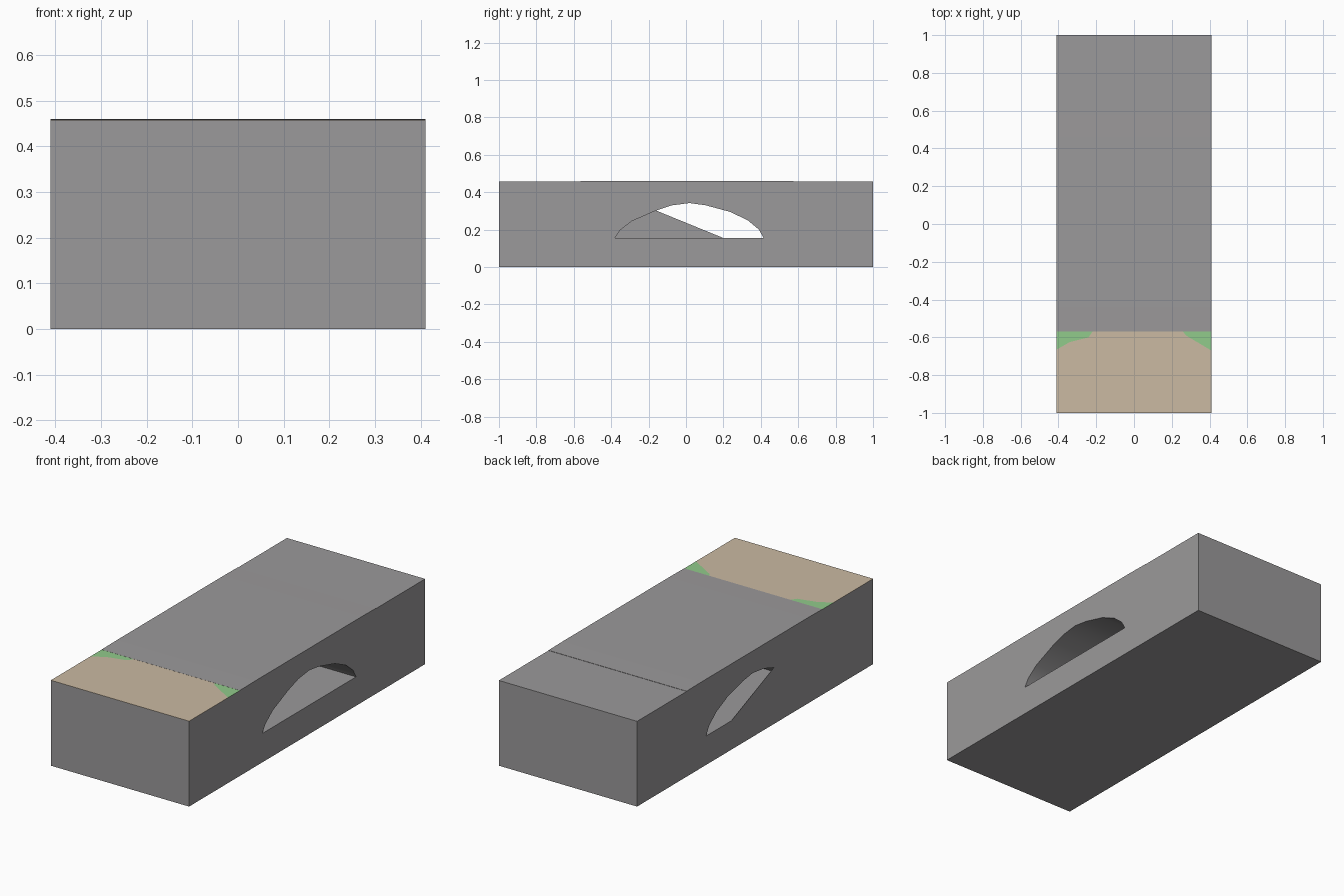
import bpy, bmesh

if "Cube" in bpy.data.objects:
    bpy.data.objects.remove(bpy.data.objects["Cube"])

HALF_W, HALF_L, TOP = 0.41, 1.0, 0.457   # block half width, half length, deck height


def material(name, rgb):
    m = bpy.data.materials.new(name)
    m.diffuse_color = (*rgb, 1.0)
    m.use_nodes = True
    m.node_tree.nodes["Principled BSDF"].inputs["Base Color"].default_value = m.diffuse_color
    return m


STONE = material("stone grey", (0.328, 0.32, 0.325))
SAND = material("sand tan", (0.597, 0.491, 0.361))
GRASS = material("grass green", (0.283, 0.597, 0.258))


def prism(name, points, offset, mat):
    """Extrude a closed polygon of 3D points by an offset."""
    bm = bmesh.new()
    face = bm.faces.new([bm.verts.new(p) for p in points])
    new = bmesh.ops.extrude_face_region(bm, geom=[face])["geom"]
    bmesh.ops.translate(bm, vec=offset,
                        verts=[g for g in new if isinstance(g, bmesh.types.BMVert)])
    bmesh.ops.recalc_face_normals(bm, faces=bm.faces)
    me = bpy.data.meshes.new(name)
    bm.to_mesh(me)
    bm.free()
    me.materials.append(mat)
    ob = bpy.data.objects.new(name, me)
    bpy.context.collection.objects.link(ob)
    return ob


def side_prism(name, profile, x0, x1, mat):
    """Extrude a (y, z) profile along x."""
    return prism(name, [(x0, y, z) for y, z in profile], (x1 - x0, 0, 0), mat)


def top_plate(name, outline, mat):
    """Thin plate lying on the deck from an (x, y) outline."""
    return prism(name, [(x, y, TOP) for x, y in outline], (0, 0, 0.001), mat)


# Main block
block = side_prism("bridge_block",
                   [(-HALF_L, 0), (HALF_L, 0), (HALF_L, TOP), (-HALF_L, TOP)],
                   -HALF_W, HALF_W, STONE)

# Arched tunnel through the block
ARCH = [(-0.38, 0.155), (-0.352, 0.197), (-0.29, 0.245), (-0.16, 0.302),
        (-0.075, 0.33), (0.02, 0.342), (0.105, 0.33), (0.235, 0.295),
        (0.33, 0.25), (0.39, 0.2), (0.415, 0.155)]
cutter = side_prism("tunnel_cutter", ARCH, -0.6, 0.6, STONE)
cutter.hide_render = True
mod = block.modifiers.new("tunnel", "BOOLEAN")
mod.object, mod.operation, mod.solver = cutter, "DIFFERENCE", "EXACT"
bpy.context.view_layer.objects.active = block
block.select_set(True)
bpy.ops.object.modifier_apply(modifier=mod.name)
bpy.data.objects.remove(cutter)
bpy.ops.object.shade_smooth_by_angle(angle=0.6)

# Thin wall closing part of the left tunnel mouth
side_prism("tunnel_left_panel", ARCH[:4] + [(0.2, 0.155)],
           -HALF_W, -HALF_W + 0.002, STONE)

# Very slightly raised road deck
side_prism("road_deck",
           [(-0.57, TOP), (-0.57, 0.4585), (-0.44, 0.46), (0.46, 0.46),
            (0.58, 0.4585), (0.58, TOP)], -HALF_W, HALF_W, STONE)

# Sandy front end with two grassy corners
left_edge = [(-HALF_W, -0.665), (-0.34, -0.625), (-0.24, -0.6), (-0.22, -0.57)]
right_edge = [(0.26, -0.57), (0.275, -0.59), (HALF_W, -0.67)]
top_plate("sand_patch", left_edge + right_edge +
          [(HALF_W, -HALF_L), (-HALF_W, -HALF_L)], SAND)
top_plate("grass_left", left_edge + [(-HALF_W, -0.57)], GRASS)
top_plate("grass_right", right_edge + [(HALF_W, -0.57)], GRASS)
